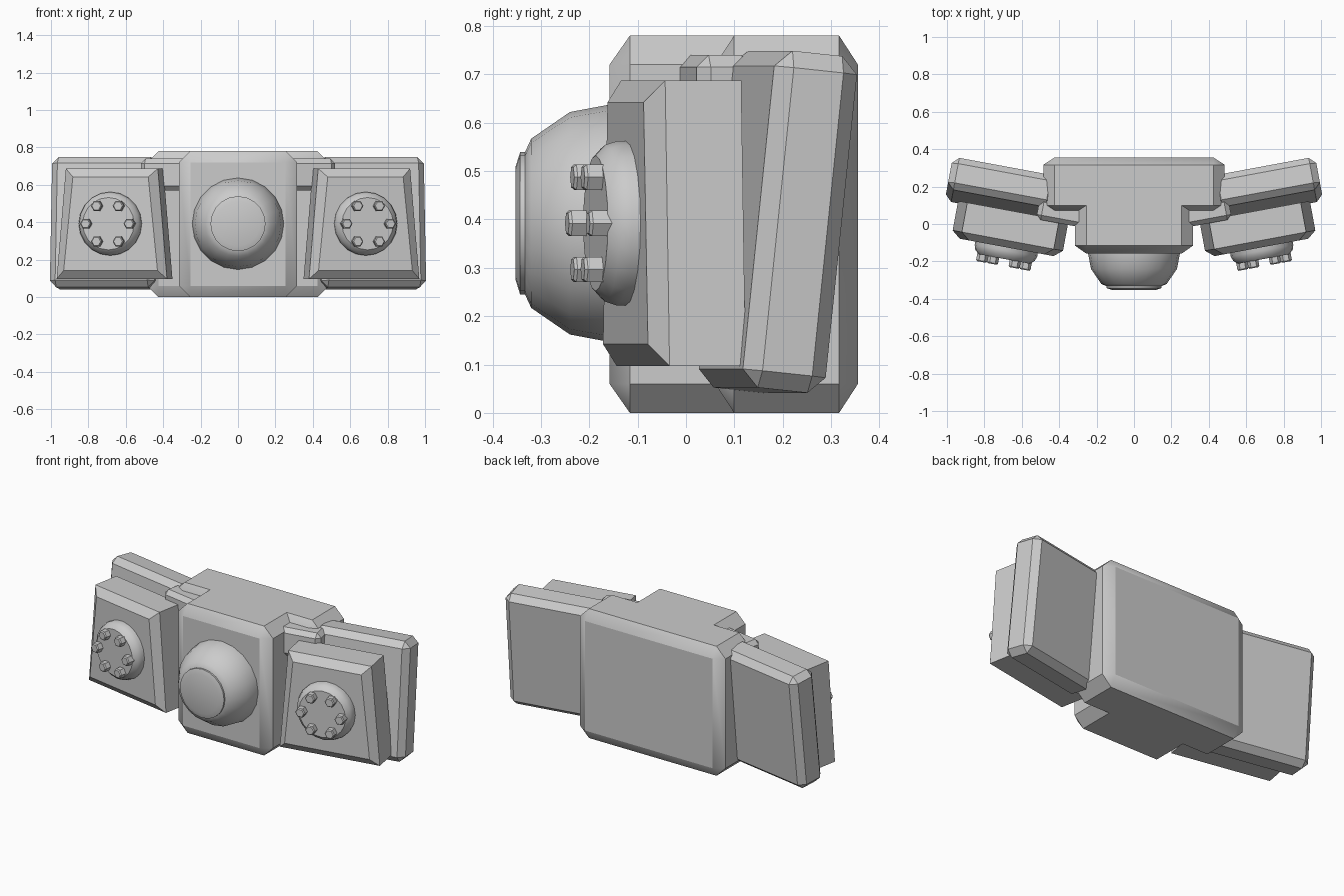
import bpy, bmesh, math
from mathutils import Matrix, Vector

cube = bpy.data.objects.get("Cube")
if cube:
    bpy.data.objects.remove(cube, do_unlink=True)

grey = bpy.data.materials.new("plain_grey")
grey.use_nodes = True
COLOUR = (0.6, 0.6, 0.6, 1)
grey.diffuse_color = COLOUR
grey.node_tree.nodes["Principled BSDF"].inputs["Base Color"].default_value = COLOUR

SWEEP = math.radians(10.5)


def place(x, y, z, lean=0):
    """Side parts share one sweep angle and may lean back."""
    return (Matrix.Translation((x, y, z)) @ Matrix.Rotation(SWEEP, 4, "Z")
            @ Matrix.Rotation(math.radians(-lean), 4, "X"))


def finish(bm, name, matrix, mirror=False, smooth=30):
    bmesh.ops.transform(bm, matrix=matrix, verts=bm.verts)
    bmesh.ops.recalc_face_normals(bm, faces=bm.faces)
    mesh = bpy.data.meshes.new(name)
    bm.to_mesh(mesh)
    bm.free()
    mesh.materials.append(grey)
    obj = bpy.data.objects.new(name, mesh)
    bpy.context.collection.objects.link(obj)
    bpy.ops.object.select_all(action="DESELECT")
    obj.select_set(True)
    bpy.context.view_layer.objects.active = obj
    bpy.ops.object.shade_smooth_by_angle(angle=math.radians(smooth))
    if mirror:
        mod = obj.modifiers.new("Mirror", "MIRROR")
        mod.use_mirror_merge = False
    return obj


def chamfered_box(name, size, chamfer, matrix, squash=1, mirror=False):
    """Box with chamfered edges; squash makes the chamfer shallower along y."""
    bm = bmesh.new()
    bmesh.ops.create_cube(bm, size=1)
    bmesh.ops.scale(bm, vec=(size[0], size[1] / squash, size[2]), verts=bm.verts)
    bmesh.ops.bevel(bm, geom=bm.edges[:], offset=chamfer, segments=1, affect="EDGES")
    bmesh.ops.scale(bm, vec=(1, squash, 1), verts=bm.verts)
    finish(bm, name, matrix, mirror)


def turned(name, profile, sides, matrix, mirror=False, smooth=32):
    """Solid of (radius, y) rings about the y axis, capped at both ends."""
    bm = bmesh.new()
    rings = []
    for r, y in profile:
        angles = [math.tau * i / sides for i in range(sides)]
        rings.append([bm.verts.new((r * math.cos(a), y, r * math.sin(a))) for a in angles])
    for a, b in zip(rings, rings[1:]):
        for i in range(sides):
            j = (i + 1) % sides
            bm.faces.new((a[i], a[j], b[j], b[i]))
    bm.faces.new(rings[0])
    bm.faces.new(rings[-1])
    finish(bm, name, matrix, mirror, smooth)


# Central body
chamfered_box("rear_body", (0.97, 0.295, 0.78), 0.06,
              Matrix.Translation((0, 0.208, 0.39)), squash=0.65)
chamfered_box("front_body", (0.63, 0.4, 0.78), 0.06,
              Matrix.Translation((0, 0.042, 0.39)), squash=0.7)

# Domed lens with a stepped cap
centre = Matrix.Translation((0, 0, 0.392))
turned("lens_dome", [(0.245, -0.12), (0.245, -0.16), (0.23, -0.24),
                     (0.175, -0.32), (0.14, -0.336)], 20, centre)
turned("lens_cap", [(0.147, -0.33), (0.147, -0.343), (0.118, -0.352)], 20, centre)

# Side panels and their upper arms
chamfered_box("side_panel", (0.57, 0.175, 0.7), 0.035,
              place(0.71, 0.19, 0.395, lean=6), mirror=True)
chamfered_box("panel_arm", (0.26, 0.12, 0.17), 0.025,
              place(0.385, 0.062, 0.655), mirror=True)

# Tapered housings: side outline lofted, then a smaller front face
bm = bmesh.new()
loops = []
for v, inset in ((0.08, 0), (-0.08, 0), (-0.117, 0.045)):
    low, high = -0.295 + inset, 0.295 - inset
    wide, narrow = 0.3 - inset, 0.25 - inset
    corners = ((-wide, low), (wide, low), (narrow, high), (-narrow, high))
    loops.append([bm.verts.new((u, v, z)) for u, z in corners])
for a, b in zip(loops, loops[1:]):
    for i in range(4):
        j = (i + 1) % 4
        bm.faces.new((a[i], a[j], b[j], b[i]))
bm.faces.new(loops[0])
bm.faces.new(loops[-1])
housing = place(0.66, -0.01, 0.392)
finish(bm, "tapered_housing", housing, mirror=True, smooth=20)

# Round plates with a ring of hexagonal studs
turned("round_plate", [(0.17, -0.1), (0.17, -0.135), (0.162, -0.16),
                       (0.14, -0.18)], 20, housing, mirror=True)
for k in range(6):
    a = math.tau * k / 6
    spot = housing @ Matrix.Translation(Vector((0.118 * math.cos(a), 0, 0.11 * math.sin(a))))
    turned(f"hex_stud_{k + 1}", [(0.03, -0.17), (0.03, -0.212), (0.024, -0.218)],
           6, spot, mirror=True, smooth=20)
